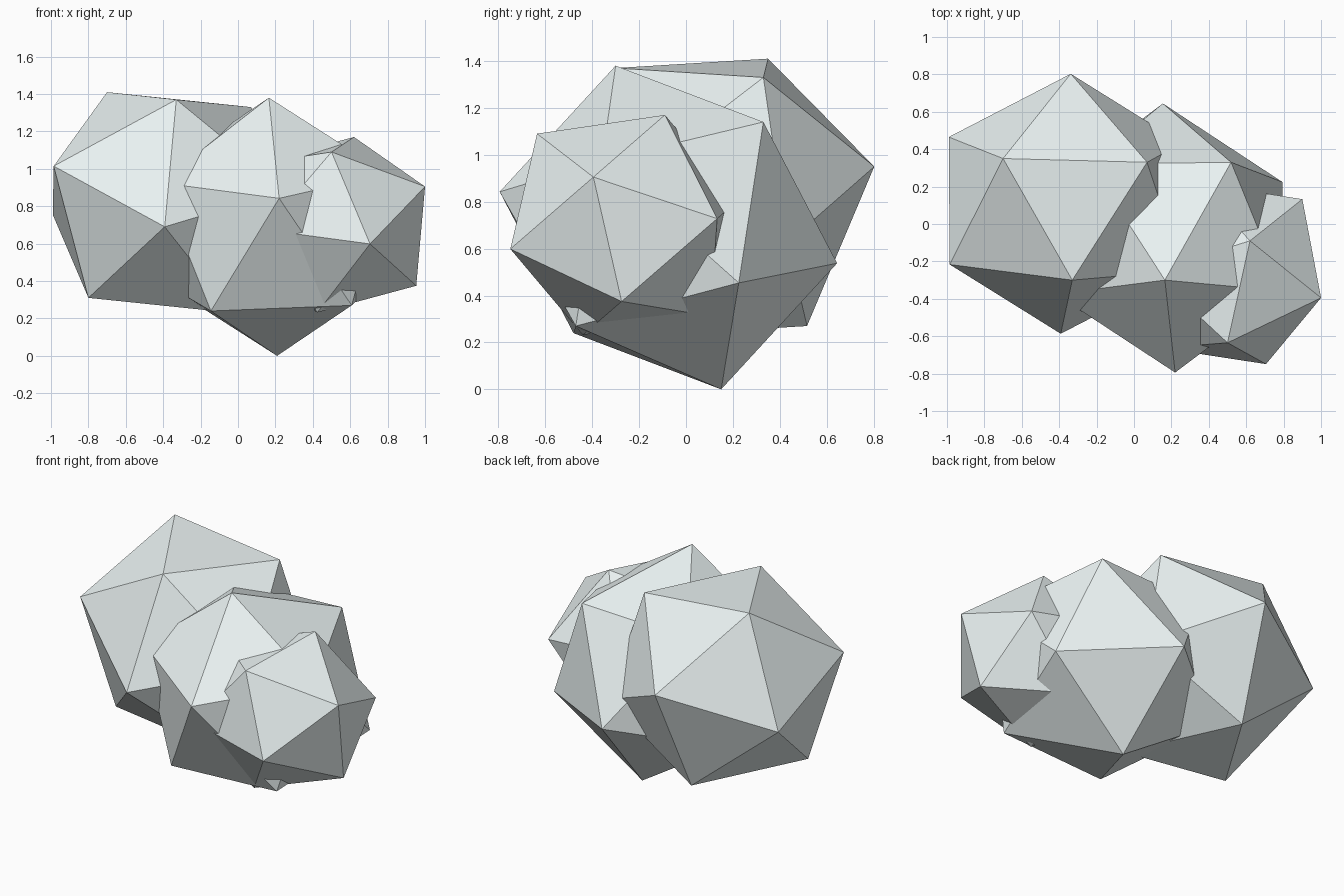
import bpy
from mathutils import Matrix, Vector

if "Cube" in bpy.data.objects:
    bpy.data.objects.remove(bpy.data.objects["Cube"])

# Directions of one corner face of a unit icosphere: top vertex and two ring vertices
FACE = Matrix(((0, 0.8944, 0.2764),
               (0, 0.0, 0.8507),
               (1, 0.4472, 0.4472)))

# Pale, slightly cool stone colour
stone = bpy.data.materials.new("pale_stone")
stone.diffuse_color = (0.83, 0.90, 0.90, 1)
stone.use_nodes = True
stone.node_tree.nodes["Principled BSDF"].inputs["Base Color"].default_value = stone.diffuse_color


def boulder(name, centre, top, ring_a, ring_b):
    """Flat-faced 20-sided lump, oriented by where three of its corners sit."""
    bpy.ops.mesh.primitive_ico_sphere_add(subdivisions=1, radius=1)
    ob = bpy.context.object
    ob.name = name
    c = Vector(centre)
    corners = Matrix([Vector(p) - c for p in (top, ring_a, ring_b)]).transposed()
    shape = corners @ FACE.inverted()
    ob.data.transform(shape.to_4x4())
    ob.location = c
    ob.data.materials.append(stone)
    bpy.ops.object.shade_flat()
    return ob


# Three overlapping lumps, left to right
boulder("large_lump", (-0.365, 0.108, 0.82),
        (-0.70, 0.35, 1.41), (-0.33, -0.30, 1.37), (0.07, 0.33, 1.33))
boulder("middle_lump", (0.187, -0.075, 0.69),
        (0.165, -0.30, 1.38), (0.519, 0.33, 1.14), (-0.234, 0.32, 1.11))
boulder("small_lump", (0.522, -0.265, 0.701),
        (1.0, -0.395, 0.905), (0.62, -0.09, 1.17), (0.50, -0.635, 1.09))
